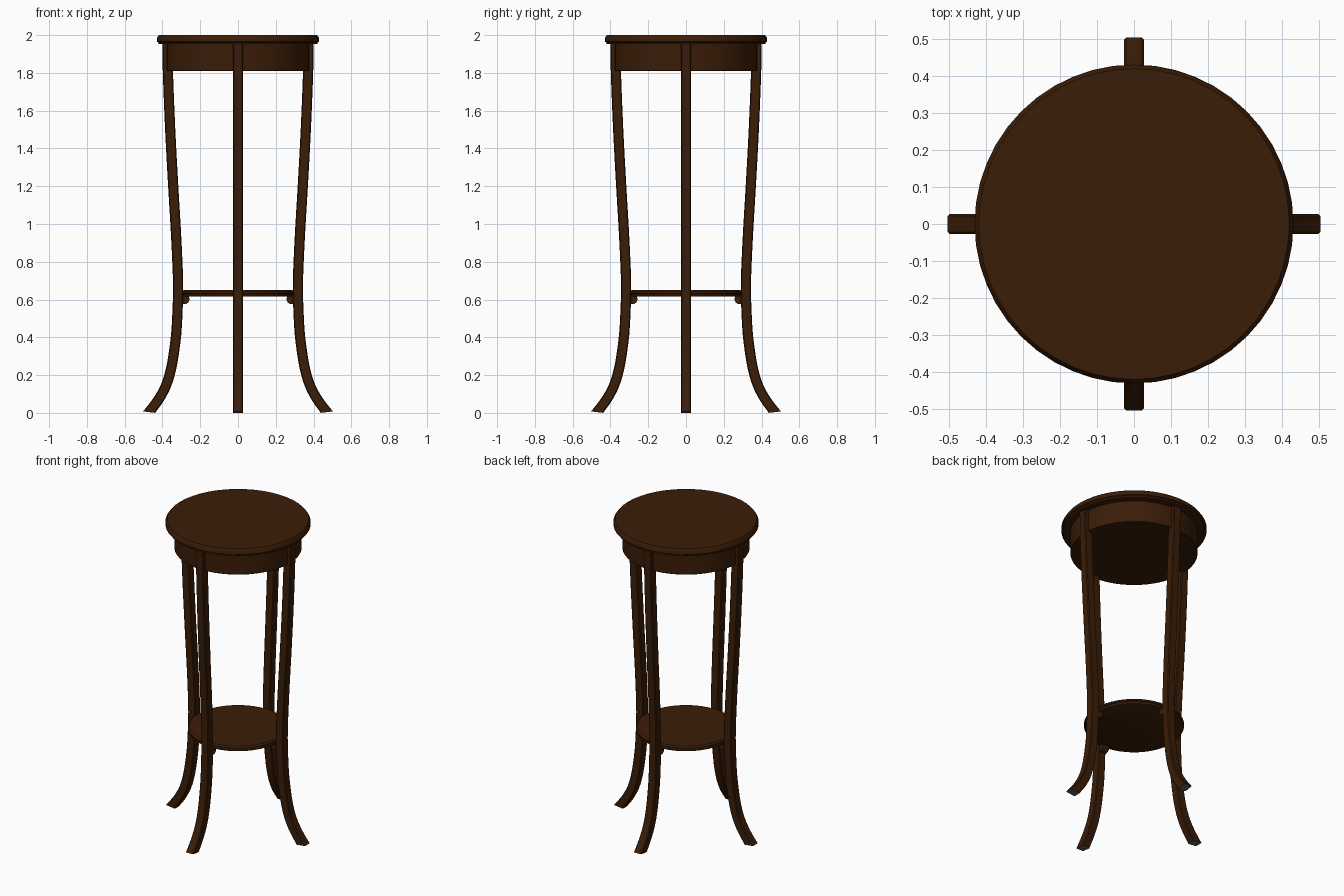
import bpy, bmesh, math
from mathutils import Vector

if "Cube" in bpy.data.objects:
    bpy.data.objects.remove(bpy.data.objects["Cube"])


def material(name, rgb):
    m = bpy.data.materials.new(name)
    m.diffuse_color = (*rgb, 1)
    m.use_nodes = True
    m.node_tree.nodes["Principled BSDF"].inputs["Base Color"].default_value = m.diffuse_color
    return m


WOOD = material("dark walnut", (0.043, 0.0122, 0.0022))
PAD = material("grey foot pad", (0.10, 0.105, 0.115))


def finish(bm, name, mats, angle=35):
    bmesh.ops.recalc_face_normals(bm, faces=bm.faces)
    me = bpy.data.meshes.new(name)
    bm.to_mesh(me)
    bm.free()
    for m in mats:
        me.materials.append(m)
    ob = bpy.data.objects.new(name, me)
    bpy.context.collection.objects.link(ob)
    bpy.context.view_layer.objects.active = ob
    ob.select_set(True)
    bpy.ops.object.shade_smooth_by_angle(angle=math.radians(angle))
    ob.select_set(False)
    return ob


def lathe(name, profile, n=48):
    """Spin (radius, z) points about z and cap both ends."""
    bm = bmesh.new()
    rings = [[bm.verts.new((r * math.cos(2 * math.pi * i / n),
                            r * math.sin(2 * math.pi * i / n), z))
              for i in range(n)] for r, z in profile]
    for a, b in zip(rings, rings[1:]):
        for i in range(n):
            j = (i + 1) % n
            bm.faces.new((a[i], a[j], b[j], b[i]))
    bm.faces.new(rings[0])
    bm.faces.new(rings[-1])
    return finish(bm, name, [WOOD])


# Round top with a chamfered, stepped edge
lathe("table_top", [(0.405, 1.952), (0.420, 1.953), (0.422, 1.962), (0.430, 1.966),
                    (0.430, 1.984), (0.419, 2.0)])
# Apron drum below the top, closed underneath
lathe("apron", [(0.374, 1.81), (0.377, 1.813), (0.377, 1.955)])
# Lower shelf
lathe("lower_shelf", [(0.284, 0.615), (0.290, 0.618), (0.291, 0.630), (0.297, 0.633),
                      (0.297, 0.642), (0.288, 0.650)])

# Leg centre line: (distance from axis, height), foot first
PATH = [(0.470, 0.004), (0.418, 0.075), (0.379, 0.15), (0.353, 0.24), (0.335, 0.35),
        (0.324, 0.46), (0.317, 0.65), (0.321, 0.8), (0.331, 1.0), (0.343, 1.2),
        (0.359, 1.5), (0.371, 1.8), (0.374, 1.956)]


def smooth_path(pts, sub=3):
    p = [Vector(q) for q in pts]
    p = [2 * p[0] - p[1]] + p + [2 * p[-1] - p[-2]]
    out = []
    for a, b, c, d in zip(p, p[1:], p[2:], p[3:]):
        for k in range(sub):
            t = k / sub
            out.append(0.5 * (2 * b + (c - a) * t + (2 * a - 5 * b + 4 * c - d) * t * t
                              + (3 * b - a - 3 * c + d) * t ** 3))
    return out + [p[-2]]


def leg(name, angle):
    pts = smooth_path(PATH)
    w, c = 0.027, 0.005
    section = [(-w + c, -w), (w - c, -w), (w, -w + c), (w, w - c),
               (w - c, w), (-w + c, w), (-w, w - c), (-w, -w + c)]
    bm = bmesh.new()
    rings = []
    for i, p in enumerate(pts):
        t = (pts[min(i + 1, len(pts) - 1)] - pts[max(i - 1, 0)]).normalized()
        n = Vector((t.y, -t.x))
        if i == 0:
            n = Vector((1.2, 0.14))      # foot is cut almost level with the floor
        elif i == len(pts) - 1:
            n = Vector((1, 0))
        rings.append([bm.verts.new((p.x + n.x * u, v, p.y + n.y * u)) for u, v in section])
    for a, b in zip(rings, rings[1:]):
        for i in range(8):
            j = (i + 1) % 8
            bm.faces.new((a[i], a[j], b[j], b[i]))
    bm.faces.new(rings[0]).material_index = 1
    bm.faces.new(rings[-1])
    finish(bm, name, [WOOD, PAD], 40).rotation_euler.z = angle


def bracket(name, angle):
    """Small round peg that carries the shelf at each leg."""
    bm = bmesh.new()
    bmesh.ops.create_cone(bm, cap_ends=True, segments=20, radius1=0.026,
                          radius2=0.026, depth=0.046)
    for v in bm.verts:
        x, y, z = v.co
        v.co = (x + 0.283, z, y + 0.602)
    finish(bm, name, [WOOD]).rotation_euler.z = angle


for k, side in enumerate(("right", "back", "left", "front")):
    leg(side + "_leg", k * math.pi / 2)
    bracket(side + "_shelf_bracket", k * math.pi / 2)
